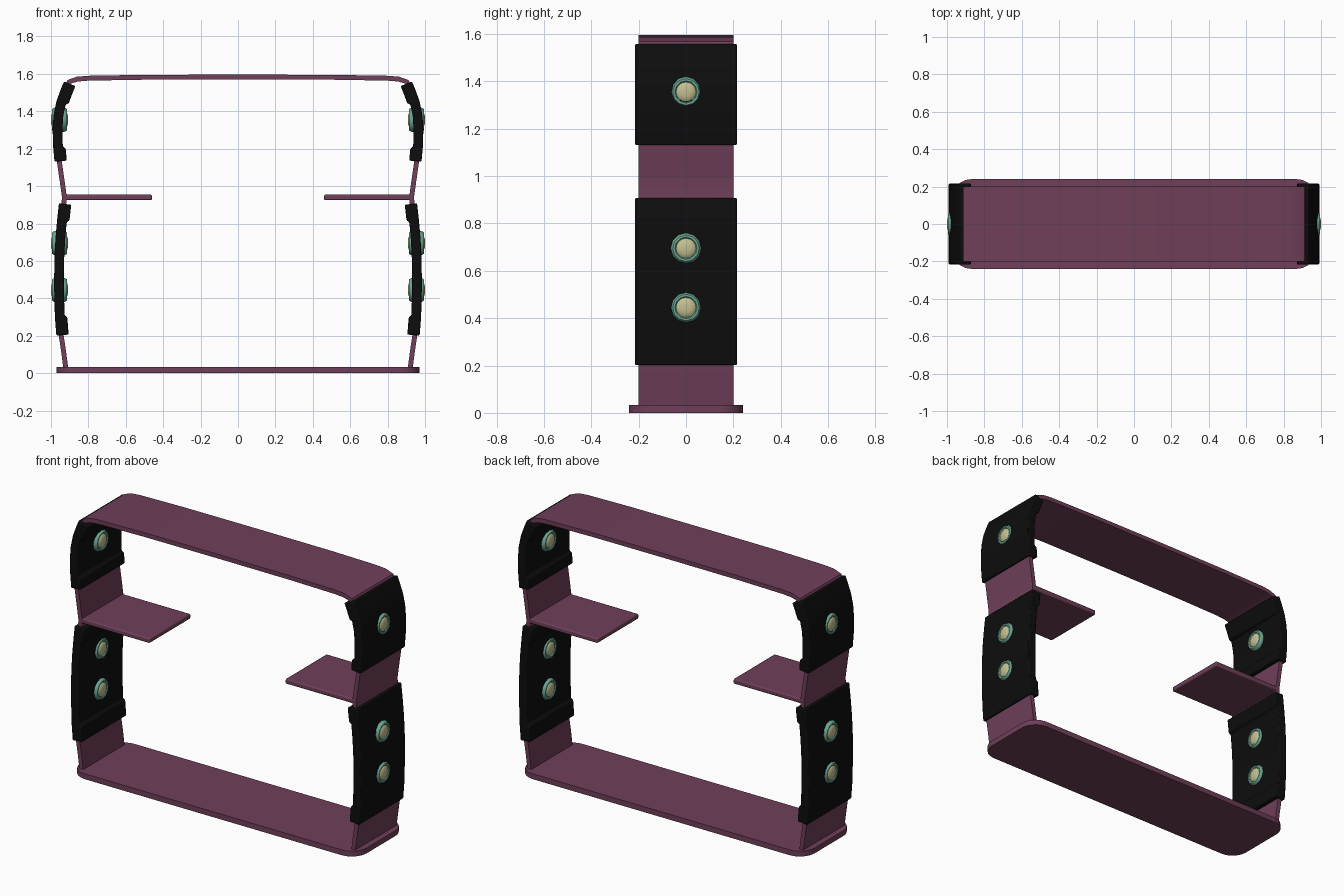
import bpy, bmesh
from math import sin, cos, pi
from mathutils import Vector

if "Cube" in bpy.data.objects:
    bpy.data.objects.remove(bpy.data.objects["Cube"])


def material(name, rgb):
    m = bpy.data.materials.new(name)
    m.diffuse_color = (*rgb, 1)
    m.use_nodes = True
    m.node_tree.nodes["Principled BSDF"].inputs["Base Color"].default_value = m.diffuse_color
    return m


PLUM = material("plum", (0.16, 0.05, 0.10))
BLACK = material("black", (0.004, 0.004, 0.004))
TEAL = material("teal", (0.15, 0.39, 0.29))
BEIGE = material("beige", (0.55, 0.52, 0.28))


def finish(name, bm, mat, bevel=0, segments=2):
    bmesh.ops.recalc_face_normals(bm, faces=bm.faces)
    me = bpy.data.meshes.new(name)
    bm.to_mesh(me)
    bm.free()
    me.materials.append(mat)
    ob = bpy.data.objects.new(name, me)
    bpy.context.collection.objects.link(ob)
    bpy.ops.object.select_all(action='DESELECT')
    ob.select_set(True)
    bpy.context.view_layer.objects.active = ob
    if bevel:
        b = ob.modifiers.new("edge_round", 'BEVEL')
        b.width, b.segments, b.limit_method = bevel, segments, 'ANGLE'
        b.angle_limit = 0.7
    bpy.ops.object.shade_smooth_by_angle(angle=0.6)
    return ob


def ribbon(name, mat, pts, outer, inner, half, bevel):
    """Solid strip along an x/z path with its own thickness on each side."""
    bm = bmesh.new()
    rings = []
    for i, p in enumerate(pts):
        d = (pts[min(i + 1, len(pts) - 1)] - pts[max(i - 1, 0)]).normalized()
        n = Vector((d.y, -d.x))
        o, k = p + n * outer[i], p - n * inner[i]
        rings.append([bm.verts.new((q.x, y, q.y)) for q, y in
                      ((o, -half), (o, half), (k, half), (k, -half))])
    for a, b in zip(rings, rings[1:]):
        for j in range(4):
            bm.faces.new((a[j], a[(j + 1) % 4], b[(j + 1) % 4], b[j]))
    bm.faces.new(rings[0])
    bm.faces.new(rings[-1])
    return finish(name, bm, mat, bevel)


# Centre line of the right side wall, then the top band
wall = [Vector(p) for p in (
    (.921, .02), (.934, .12), (.946, .2), (.954, .3), (.958, .45), (.957, .6),
    (.951, .72), (.942, .82), (.932, .91), (.929, .94), (.940, 1.02),
    (.956, 1.13), (.964, 1.22), (.966, 1.3), (.961, 1.38), (.946, 1.45),
    (.920, 1.52), (.904, 1.558))]
top = [Vector(p) for p in ((.86, 1.573), (.8, 1.578), (.5, 1.583), (0, 1.584))]
right = wall + top
path = right + [Vector((-p.x, p.y)) for p in reversed(right[:-1])]
ribbon("frame_band", PLUM, path, [.012] * len(path), [.014] * len(path), .2, 0)


def wall_point(z):
    for a, b in zip(wall, wall[1:]):
        if a.y <= z <= b.y:
            return a.lerp(b, (z - a.y) / (b.y - a.y))


def mirror_points(pts, s):
    return [Vector((s * p.x, p.y)) for p in pts]


# Base plate with rounded corners
bm = bmesh.new()
R = .1
outline = []
for q, (sx, sy) in enumerate(((1, 1), (-1, 1), (-1, -1), (1, -1))):
    for k in range(6):
        a = pi / 2 * (q + k / 5)
        outline.append(bm.verts.new((sx * (.97 - R) + R * cos(a),
                                     sy * (.24 - R) + R * sin(a), 0)))
face = bm.faces.new(outline)
ext = bmesh.ops.extrude_face_region(bm, geom=[face])
bmesh.ops.translate(bm, vec=(0, 0, .033),
                    verts=[v for v in ext['geom'] if isinstance(v, bmesh.types.BMVert)])
finish("base_plate", bm, PLUM)


def lathe(name, mat, profile, x, z, sides):
    """Spin (radius, x) points about an x-parallel axis."""
    bm = bmesh.new()
    rings = [[bm.verts.new((x + h, r * cos(2 * pi * k / sides), z + r * sin(2 * pi * k / sides)))
              for k in range(sides)] for r, h in profile]
    for a, b in zip(rings, rings[1:]):
        for k in range(sides):
            j = (k + 1) % sides
            bm.faces.new((a[k], a[j], b[j], b[k]))
    bm.faces.new(rings[0])
    bm.faces.new(rings[-1])
    finish(name, bm, mat)


def both_ends(half):
    return [(r, -h) for r, h in half] + [(r, h) for r, h in reversed(half)]


RING = both_ends([(.042, .034), (.047, .040), (.056, .040), (.061, .034), (.065, .024)])
DOME = both_ends([(.008, .046), (.022, .0445), (.034, .041), (.042, .035)])

for s, side in ((1, "right"), (-1, "left")):
    # Half shelf
    bm = bmesh.new()
    bmesh.ops.create_cube(bm, size=1)
    for v in bm.verts:
        v.co = (s * .695 + v.co.x * .47, v.co.y * .4, .94 + v.co.z * .03)
    finish("shelf_" + side, bm, PLUM, .007)

    # Padded clamps with thick lips on the inner face
    for label, z0, z1, l0, l1 in (("lower", .203, .905, .10, .09),
                                  ("upper", 1.133, 1.55, .07, .10)):
        a, b = z0 + l0, z1 - l1
        zs = [z0, z0 + l0 / 2, a - .006, a + .006]
        zs += [a + (b - a) * k / 10 for k in range(1, 10)]
        zs += [b - .006, b + .006, z1 - l1 / 2, z1]
        lip = [.041 if z < a or z > b else .027 for z in zs]
        out = [.025] * len(zs)
        pts = mirror_points([wall_point(z) for z in zs], s)
        if s < 0:
            out, lip = [-t for t in out], [-t for t in lip]
        ribbon(label + "_clamp_" + side, BLACK, pts, out, lip, .216, .006)

    # Bolts through the clamps
    for i, z in enumerate((.445, .695, 1.355)):
        lathe(f"bolt_ring_{side}_{i}", TEAL, RING, s * .954, z, 12)
        lathe(f"bolt_dome_{side}_{i}", BEIGE, DOME, s * .954, z, 16)
